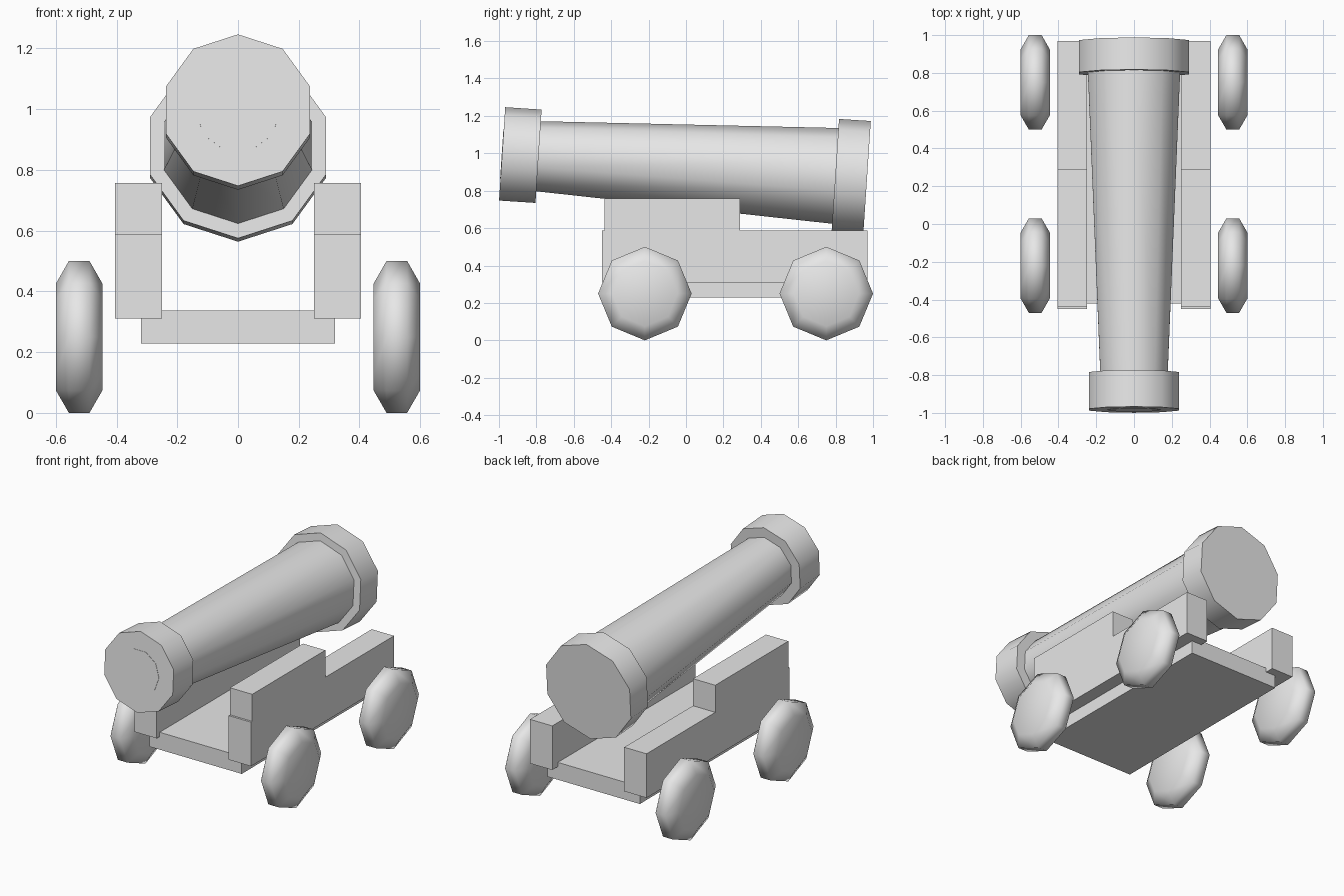
import bpy, bmesh, math
from mathutils import Matrix, Vector

if "Cube" in bpy.data.objects:
    bpy.data.objects.remove(bpy.data.objects["Cube"], do_unlink=True)

grey = bpy.data.materials.new("plain_grey")
grey.use_nodes = True
COLOUR = (0.8, 0.8, 0.8, 1)
grey.diffuse_color = COLOUR
grey.node_tree.nodes["Principled BSDF"].inputs["Base Color"].default_value = COLOUR


def finish(name, bm, smooth_angle=None):
    bmesh.ops.recalc_face_normals(bm, faces=bm.faces)
    mesh = bpy.data.meshes.new(name)
    bm.to_mesh(mesh)
    bm.free()
    mesh.materials.append(grey)
    obj = bpy.data.objects.new(name, mesh)
    bpy.context.collection.objects.link(obj)
    if smooth_angle:
        bpy.ops.object.select_all(action='DESELECT')
        obj.select_set(True)
        bpy.context.view_layer.objects.active = obj
        bpy.ops.object.shade_smooth_by_angle(angle=math.radians(smooth_angle))
    return obj


def lathe(name, profile, sides, matrix, smooth_angle, start=90):
    """Closed solid turned around local Y from (distance, radius) pairs."""
    bm = bmesh.new()
    rings = []
    for dist, radius in profile:
        ring = []
        for i in range(sides):
            a = math.radians(start) + math.tau * i / sides
            co = Vector((radius * math.cos(a), dist, radius * math.sin(a)))
            ring.append(bm.verts.new(matrix @ co))
        rings.append(ring)
    for r0, r1 in zip(rings, rings[1:]):
        for i in range(sides):
            j = (i + 1) % sides
            bm.faces.new((r0[i], r0[j], r1[j], r1[i]))
    bm.faces.new(rings[0])
    bm.faces.new(rings[-1])
    return finish(name, bm, smooth_angle)


def box(name, low, high):
    low, high = Vector(low), Vector(high)
    bm = bmesh.new()
    bmesh.ops.create_cube(bm, size=1)
    bmesh.ops.scale(bm, vec=high - low, verts=bm.verts)
    bmesh.ops.translate(bm, vec=(low + high) / 2, verts=bm.verts)
    return finish(name, bm)


# Barrel: tapered tube with a heavy ring at each end, tipped up at the muzzle
tilt = Matrix.Translation((0, -0.983, 0.997)) @ Matrix.Rotation(math.radians(-3.78), 4, 'X')
lathe("barrel", [(0.18, 0.187), (1.80, 0.257)], 10, tilt, 40)
lathe("muzzle_ring", [(0, 0.25), (0.195, 0.25)], 10, tilt, 40)
lathe("breech_ring", [(1.785, 0.305), (1.955, 0.305)], 10, tilt, 40)
lathe("bore_disc", [(-0.002, 0.14), (0.002, 0.14)], 10, tilt, 40, start=0)

# Carriage: floor plank and stepped side boards
box("floor_plank", (-0.32, -0.42, 0.228), (0.32, 0.915, 0.337))
for side, sx in (("left", 1), ("right", -1)):
    x0, x1 = sorted((sx * 0.25, sx * 0.405))
    box(side + "_lower_board", (x0, -0.45, 0.31), (x1, 0.97, 0.587))
    box(side + "_upper_board", (x0, -0.437, 0.587), (x1, 0.288, 0.757))

    # Wheels: eight-sided discs with chamfered rims, softly shaded
    for end, y in (("front", -0.22), ("rear", 0.75)):
        place = Matrix.Translation((sx * 0.523, y, 0.25)) @ Matrix.Rotation(math.radians(90), 4, 'Z')
        lathe(f"{end}_{side}_wheel",
              [(-0.077, 0.175), (-0.034, 0.25), (0.034, 0.25), (0.077, 0.175)],
              8, place, 75)
